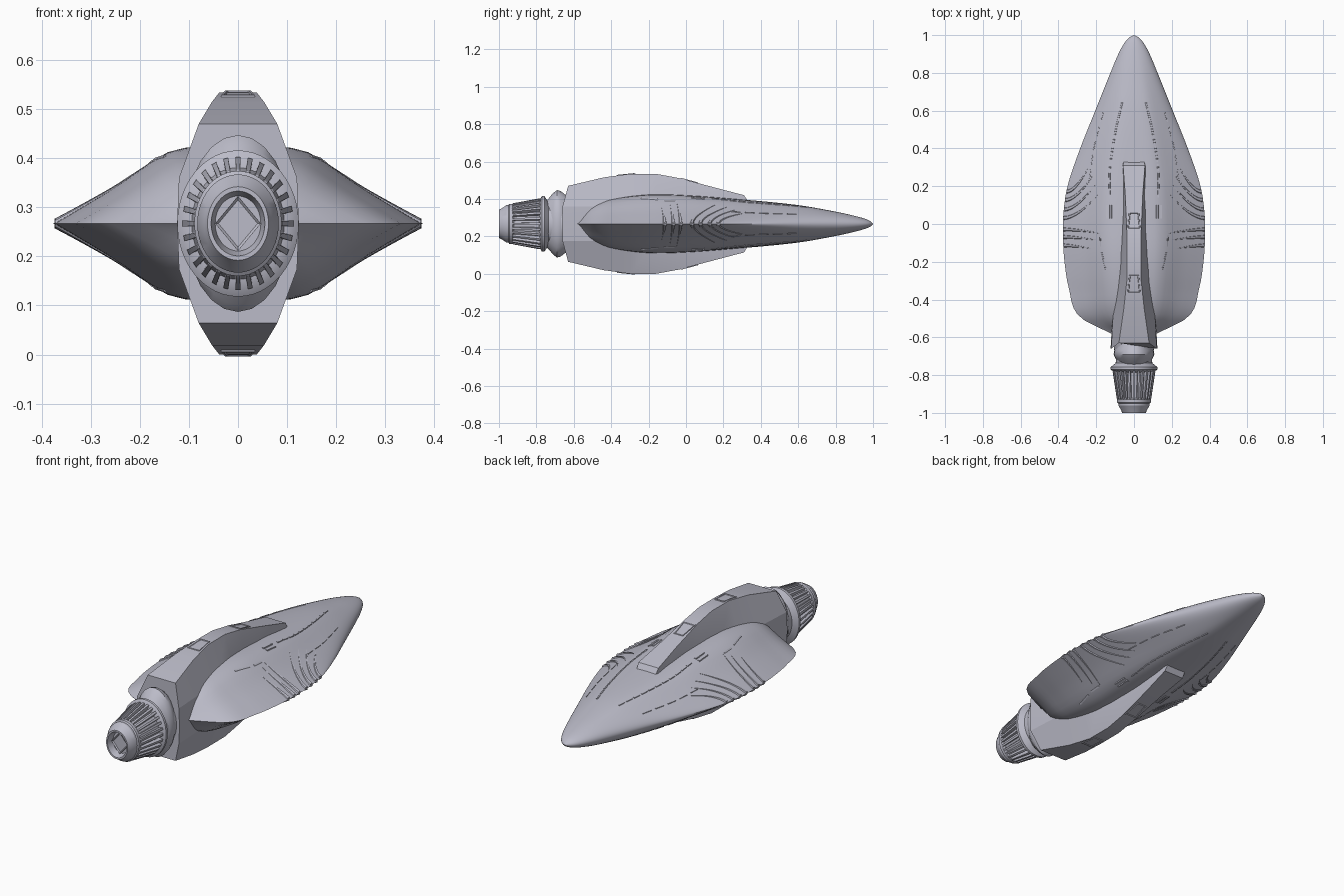
import bpy, bmesh, math
from mathutils import Vector

if "Cube" in bpy.data.objects:
    bpy.data.objects.remove(bpy.data.objects["Cube"])

MID = 0.267
grey = bpy.data.materials.new("lavender grey")
grey.use_nodes = True
COLOUR = (0.5, 0.5, 0.58, 1)
grey.diffuse_color = COLOUR
grey.node_tree.nodes["Principled BSDF"].inputs["Base Color"].default_value = COLOUR


def finish(name, bm, angle=30):
    bmesh.ops.remove_doubles(bm, verts=bm.verts, dist=0.0002)
    bmesh.ops.recalc_face_normals(bm, faces=bm.faces)
    mesh = bpy.data.meshes.new(name)
    bm.to_mesh(mesh)
    bm.free()
    obj = bpy.data.objects.new(name, mesh)
    bpy.context.collection.objects.link(obj)
    mesh.materials.append(grey)
    bpy.ops.object.select_all(action='DESELECT')
    obj.select_set(True)
    bpy.context.view_layer.objects.active = obj
    bpy.ops.object.shade_smooth_by_angle(angle=math.radians(angle))
    return obj


def loft(bm, rings, caps=True):
    """Skin closed rings of equal length."""
    rows = [[bm.verts.new(p) for p in ring] for ring in rings]
    n = len(rows[0])
    for a, b in zip(rows, rows[1:]):
        for i in range(n):
            bm.faces.new((a[i], a[(i + 1) % n], b[(i + 1) % n], b[i]))
    if caps:
        bm.faces.new(rows[0])
        bm.faces.new(rows[-1])


def curve(pts, t):
    """Smooth interpolation through (t, value) points."""
    t = min(max(t, pts[0][0]), pts[-1][0])
    for i in range(len(pts) - 1):
        (t0, v0), (t1, v1) = pts[i], pts[i + 1]
        if t <= t1:
            def slope(k):
                a, b = pts[max(k - 1, 0)], pts[min(k + 1, len(pts) - 1)]
                return (b[1] - a[1]) / (b[0] - a[0])
            d, u = t1 - t0, (t - t0) / (t1 - t0)
            return ((2*u**3 - 3*u*u + 1) * v0 + (u**3 - 2*u*u + u) * d * slope(i)
                    + (3*u*u - 2*u**3) * v1 + (u**3 - u*u) * d * slope(i + 1))


# Hull shape: half width and half height along y, and a bell cross-section
WIDTH = [(-.58, .12), (-.49, .29), (-.34, .345), (-.2, .368), (-.08, .376), (.05, .374),
         (.2, .352), (.4, .285), (.6, .205), (.8, .125), (.9, .083), (.96, .05), (.988, .024), (1, .002)]
HEIGHT = [(-.58, .02), (-.55, .06), (-.5, .095), (-.4, .132), (-.2, .157), (0, .153), (.3, .13),
          (.6, .1), (.8, .065), (.9, .043), (.96, .026), (.988, .013), (1, .001)]
BELL = [(0, 1), (.27, .98), (.4, .9), (.53, .7), (.67, .47), (.8, .28), (.92, .11), (1, 0)]


def hull_z(x, y):
    s = min(abs(x) / curve(WIDTH, y), 1)
    k = min(max((y - .15) / .75, 0), 1)
    return curve(HEIGHT, y) * ((1 - k) * curve(BELL, s) + k * math.sqrt(1 - s * s))


bm = bmesh.new()
stations = [-.58 + 1.5 * i / 44 for i in range(45)] + [.94, .96, .975, .988, .995, 1]
half = [math.cos(math.pi * i / 32) for i in range(33)]
rings = []
for y in stations:
    w = curve(WIDTH, y)
    up = [(w * s, y, MID + hull_z(w * s, y)) for s in half]
    low = [(w * s, y, MID - hull_z(w * s, y)) for s in reversed(half[1:-1])]
    rings.append(up + low)
loft(bm, rings)
finish("hull", bm, 35)


def four_way(bm, maker):
    """Repeat a surface detail on left and right, top and bottom."""
    for sx in (1, -1):
        for sz in (1, -1):
            maker(bm, sx, sz)


def ribbon(bm, path, width, lift, sx, sz, taper=True):
    """Raised triangular strip lying on the hull along an (x, y) path."""
    pts = [Vector(p) for p in path]
    rings = []
    for i, p in enumerate(pts):
        d = (pts[min(i + 1, len(pts) - 1)] - pts[max(i - 1, 0)]).normalized()
        side = Vector((-d.y, d.x)) * width
        f = 1 - .85 * i / (len(pts) - 1) if taper else 1
        ring = []
        for off, h in ((-1, -.004), (-.75, lift * f), (.4, lift * f * .6), (1, -.004)):
            q = p + side * off * f
            ring.append((sx * q.x, q.y, MID + sz * (hull_z(q.x, q.y) + h)))
        rings.append(ring)
    loft(bm, rings)


# Gill slats fanning inward from the hull's side edge: (y at edge, inner x, inner y)
GILLS = [(.17, .24, .3), (.125, .215, .26), (.075, .2, .215), (.03, .19, .155),
         (-.03, .18, -.05), (-.07, .2, -.085), (-.115, .23, -.13)]


def gills(bm, sx, sz):
    for y0, x1, y1 in GILLS:
        x0 = curve(WIDTH, y0) - .003
        path = []
        for i in range(13):
            t = i / 12
            path.append((x0 + (x1 - x0) * t, y0 + (y1 - y0) * t ** 1.7))
        ribbon(bm, path, .012, .008, sx, sz)


bm = bmesh.new()
four_way(bm, gills)
finish("gill_slats", bm, 25)

# Dashed rows of window slots and thin seams along the hull
ROW = [(.13, .128), (.29, .127), (.5, .095), (.68, .053)]
OUTER = [(.2, .24), (.4, .212), (.6, .16)]


def slots(bm, sx, sz):
    def dash(y0, y1, line, width):
        ys = [y0 + (y1 - y0) * i / 3 for i in range(4)]
        ribbon(bm, [(curve(line, y), y) for y in ys], width, .003, sx, sz, False)
    for i in range(11):
        y = .14 + i * .047
        dash(y, y + .036, ROW, .006)
    for i in range(5):
        y = .24 + i * .075
        dash(y, y + .05, OUTER, .003)
    for x in (.122, .142):
        ribbon(bm, [(x, .03), (x, .1)], .008, .004, sx, sz, False)
    ribbon(bm, [(.18, -.06), (.178, -.12)], .004, .003, sx, sz, False)
    ribbon(bm, [(.172, -.15), (.15, -.24)], .004, .003, sx, sz, False)


bm = bmesh.new()
four_way(bm, slots)
finish("window_slots", bm, 25)

# Upright keel: (y, top height, top half width, shoulder half width)
KEEL = [(-.63, .203, .08, .124), (-.44, .248, .053, .112), (-.3, .267, .038, .1), (-.16, .267, .037, .09),
        (-.04, .245, .038, .08), (.15, .195, .046, .066), (.31, .153, .058, .064)]
bm = bmesh.new()
rings = []
for i, (y, h, t, m) in enumerate(KEEL):
    back = .03 if i == 0 else 0
    quarter = [(m, y - back, 0), (m * .97, y - back, .093), (t, y, h)]
    upper = quarter + [(-x, yy, z) for x, yy, z in reversed(quarter)]
    ring = upper + [(x, yy, -z) for x, yy, z in reversed(upper[1:-1])]
    rings.append([(x, yy, MID + z) for x, yy, z in ring])
# chamfered nose of the keel
rings.append([(x * .95, .33, MID + (z - MID) * .8) for x, y, z in rings[-1]])
loft(bm, rings)
finish("keel", bm, 15)


# Framed hatches on the keel's top and bottom ridges
def keel_top(y):
    for a, b in zip(KEEL, KEEL[1:]):
        if a[0] <= y <= b[0]:
            return a[1] + (b[1] - a[1]) * (y - a[0]) / (b[0] - a[0])


bm = bmesh.new()
for sz in (1, -1):
    for y0, y1 in ((-.37, -.27), (-.03, .065)):
        def plate(inset, lift, scale=1):
            return [(sx * (w - inset), y, MID + sz * (keel_top(y) + lift))
                    for sx, w, y in ((-1, .036, y0 + inset), (1, .036, y0 + inset),
                                     (1, .028, y1 - inset), (-1, .028, y1 - inset))]
        loft(bm, [plate(0, -.004), plate(.002, .004), plate(.007, .004), plate(.009, .001)])
finish("keel_hatches", bm, 15)


def turned(name, profile, sides, squash, angle=30):
    """Elliptical turned part about the long axis from (y, radius) points."""
    bm = bmesh.new()
    rings = []
    for y, r in profile:
        rings.append([(r * squash * math.cos(2 * math.pi * i / sides), y,
                       MID + r * math.sin(2 * math.pi * i / sides)) for i in range(sides)])
    loft(bm, rings)
    return finish(name, bm, angle)


# Engine joint, collar, drum and nozzle
turned("engine_joint", [(-.6, .13), (-.645, .155), (-.67, .175), (-.69, .18), (-.71, .165),
                        (-.735, .135), (-.76, .11)], 24, .6, 40)
turned("engine_neck", [(-.62, .13), (-.68, .125), (-.72, .115), (-.76, .12)], 40, .83)
turned("engine_collar", [(-.735, .115), (-.75, .138), (-.757, .149), (-.77, .149), (-.777, .138),
                         (-.785, .115)], 48, .83)
turned("engine_drum", [(-.76, .117), (-.94, .094)], 48, .83)
turned("engine_nozzle", [(-.92, .098), (-.928, .107), (-.945, .107), (-.95, .1), (-.96, .1),
                         (-.985, .083), (-1, .075), (-1, .066), (-.965, .056)], 48, .83)

# Square core inside the nozzle
turned("nozzle_core", [(-.95, .056), (-.978, .056), (-.972, .048)], 4, .83, 10)

# Cooling ribs around the drum
bm = bmesh.new()
COUNT = 28
for i in range(COUNT):
    a = 2 * math.pi * i / COUNT
    rings = []
    for y, r0, r1 in ((-.772, .11, .135), (-.785, .11, .136), (-.925, .09, .11), (-.935, .09, .102)):
        ring = []
        for da, r in ((-.06, r0), (-.045, r1), (.045, r1), (.06, r0)):
            ring.append((.83 * r * math.cos(a + da), y, MID + r * math.sin(a + da)))
        rings.append(ring)
    loft(bm, rings)
finish("engine_ribs", bm, 15)
